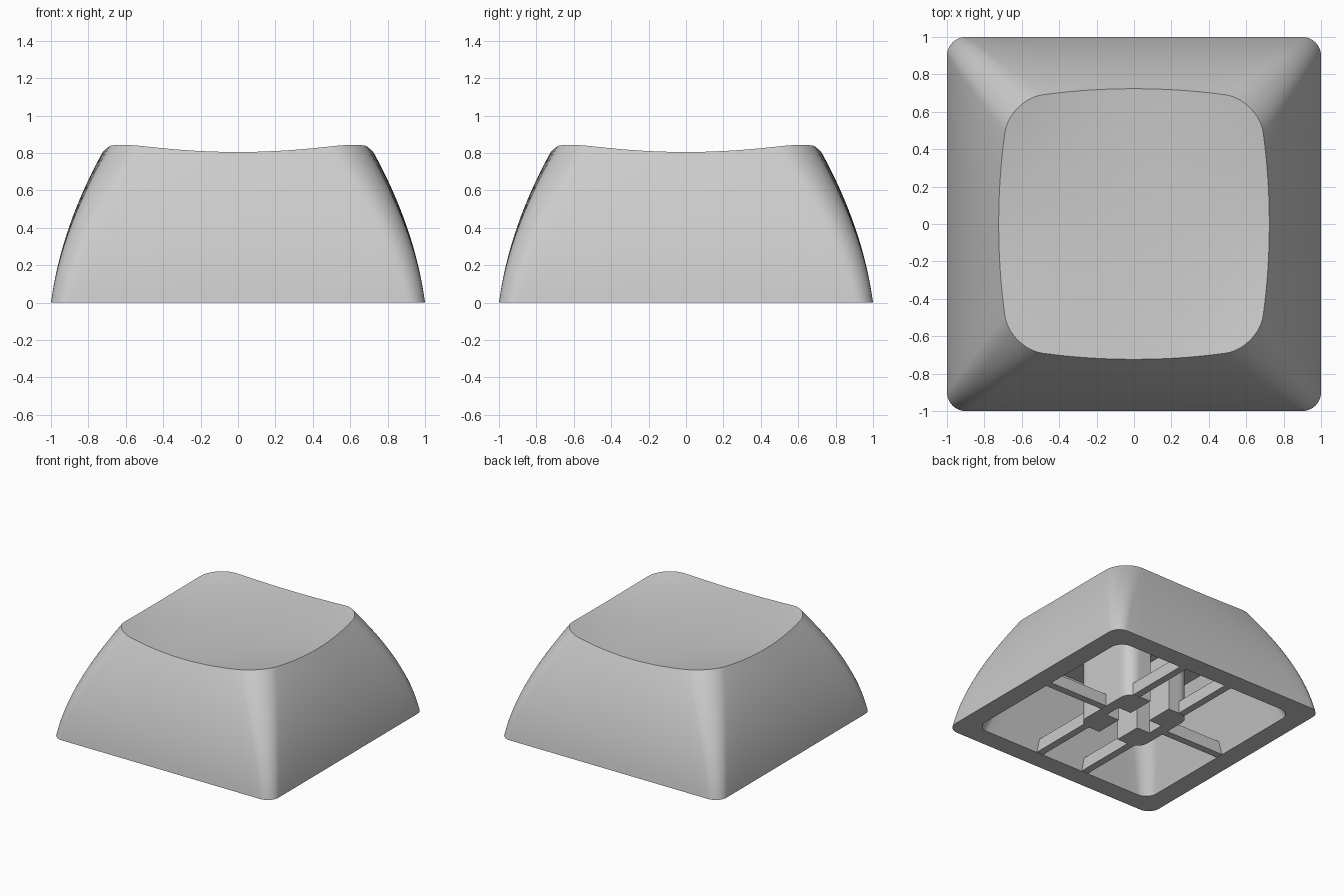
import bpy, bmesh
from math import sin, cos, pi, radians

if "Cube" in bpy.data.objects:
    bpy.data.objects.remove(bpy.data.objects["Cube"], do_unlink=True)

grey = bpy.data.materials.new("grey_plastic")
grey.use_nodes = True
grey.diffuse_color = (0.6, 0.6, 0.6, 1)
grey.node_tree.nodes["Principled BSDF"].inputs["Base Color"].default_value = (0.6, 0.6, 0.6, 1)


def rounded_template(arc=10, straight=14):
    """Rounded square as (core x, core y, arc x, arc y), counter-clockwise."""
    out = []
    for k in range(4):
        c, s = round(cos(k * pi / 2)), round(sin(k * pi / 2))
        turn = lambda x, y: (x * c - y * s, x * s + y * c)
        for i in range(arc + 1):
            a = i / arc * pi / 2
            out.append(turn(1, 1) + turn(cos(a), sin(a)))
        for i in range(1, straight):
            out.append(turn(1 - 2 * i / straight, 1) + turn(0, 1))
    return out


TEMPLATE = rounded_template()


def ring_point(entry, half, radius):
    cx, cy, ax, ay = entry
    return cx * (half - radius) + ax * radius, cy * (half - radius) + ay * radius


def bridge(bm, a, b):
    for i in range(len(a)):
        j = (i + 1) % len(a)
        bm.faces.new((a[i], a[j], b[j], b[i]))


def finish(name, bm):
    bmesh.ops.recalc_face_normals(bm, faces=bm.faces[:])
    mesh = bpy.data.meshes.new(name)
    bm.to_mesh(mesh)
    bm.free()
    mesh.materials.append(grey)
    obj = bpy.data.objects.new(name, mesh)
    bpy.context.collection.objects.link(obj)
    return obj


def smooth(obj):
    bpy.ops.object.select_all(action="DESELECT")
    obj.select_set(True)
    bpy.context.view_layer.objects.active = obj
    bpy.ops.object.shade_smooth_by_angle(angle=radians(30))


# Cap outer shape: sides bowed in height, and bulging in plan towards the top
def outer_point(entry, z):
    bulge = 0.066 * z * z
    half = (1 - 0.134 * z - 0.26 * z * z) / (1 + bulge)
    x, y = ring_point(entry, half, 0.1 + 0.1 * z)
    return (x * (1 + bulge * (1 - (y / half) ** 2)),
            y * (1 + bulge * (1 - (x / half) ** 2)))


# Shallow top that lifts mostly at its four corners
def scoop(x, y):
    return 0.779 + 0.05 * (x * x + y * y) + 0.175 * x * x * y * y


def rim_height(entry):
    z = 0.8
    for _ in range(30):
        z = scoop(*outer_point(entry, z))
    return z


bm = bmesh.new()
rims = [rim_height(e) for e in TEMPLATE]

# Outer walls
LEVELS = 16
outer = []
for level in range(LEVELS + 1):
    heights = [level / LEVELS * z for z in rims]
    outer.append([bm.verts.new((*outer_point(e, z), z)) for e, z in zip(TEMPLATE, heights)])
for a, b in zip(outer, outer[1:]):
    bridge(bm, a, b)

# Scooped top
RINGS = 12
rim = [v.co.copy() for v in outer[-1]]
previous = outer[-1]
for k in range(RINGS - 1, 0, -1):
    f = k / RINGS
    ring = [bm.verts.new((p.x * f, p.y * f, scoop(p.x * f, p.y * f))) for p in rim]
    bridge(bm, previous, ring)
    previous = ring
centre = bm.verts.new((0, 0, scoop(0, 0)))
for i, v in enumerate(previous):
    bm.faces.new((v, previous[(i + 1) % len(previous)], centre))

# Bottom lip, hollow inside and ceiling
CEILING = 0.62
previous = outer[0]
for t in (0, 0.5, 1):
    ring = [bm.verts.new((*ring_point(e, 0.84 - 0.18 * t - 0.02 * t * t, 0.1 + 0.06 * t), CEILING * t))
            for e in TEMPLATE]
    bridge(bm, previous, ring)
    previous = ring
bm.faces.new(previous)
smooth(finish("cap_shell", bm))

# Stem post
bm = bmesh.new()
low, high = [[bm.verts.new((*ring_point(e, 0.3, 0.1), z)) for e in TEMPLATE] for z in (0, 0.66)]
bridge(bm, low, high)
bm.faces.new(low)
bm.faces.new(high)
stem = finish("stem", bm)

# Cross socket: one arm runs right through the post, the other is closed
SLOT_W, SLOT_L, NOTCH_W, NOTCH_L = 0.09, 0.4, 0.07, 0.21
quarter = [(NOTCH_L, NOTCH_W), (SLOT_W, NOTCH_W), (SLOT_W, SLOT_L)]
outline = quarter + [(-x, y) for x, y in reversed(quarter)]
outline += [(-x, -y) for x, y in outline]
bm = bmesh.new()
low, high = [[bm.verts.new((x, y, z)) for x, y in outline] for z in (-0.1, 0.5)]
bridge(bm, low, high)
bm.faces.new(low)
bm.faces.new(high)
cutter = finish("socket_cutter", bm)
cutter.hide_render = True
cut = stem.modifiers.new("socket", "BOOLEAN")
cut.operation = "DIFFERENCE"
cut.solver = "EXACT"
cut.object = cutter
bpy.context.view_layer.objects.active = stem
bpy.ops.object.modifier_apply(modifier=cut.name)
bpy.data.objects.remove(cutter, do_unlink=True)
smooth(stem)

# Thin ribs from the stem to the walls: pairs front and back, single ones at the sides
bm = bmesh.new()


def rib(x, y, length_x, length_y):
    made = bmesh.ops.create_cube(bm, size=1)["verts"]
    bmesh.ops.scale(bm, vec=(length_x, length_y, 0.1), verts=made)
    bmesh.ops.translate(bm, vec=(x, y, 0.052), verts=made)


for side in (-1, 1):
    rib(side * 0.57, 0, 0.58, 0.06)
    for offset in (-0.22, 0.22):
        rib(offset, side * 0.56, 0.06, 0.6)
finish("support_ribs", bm)
